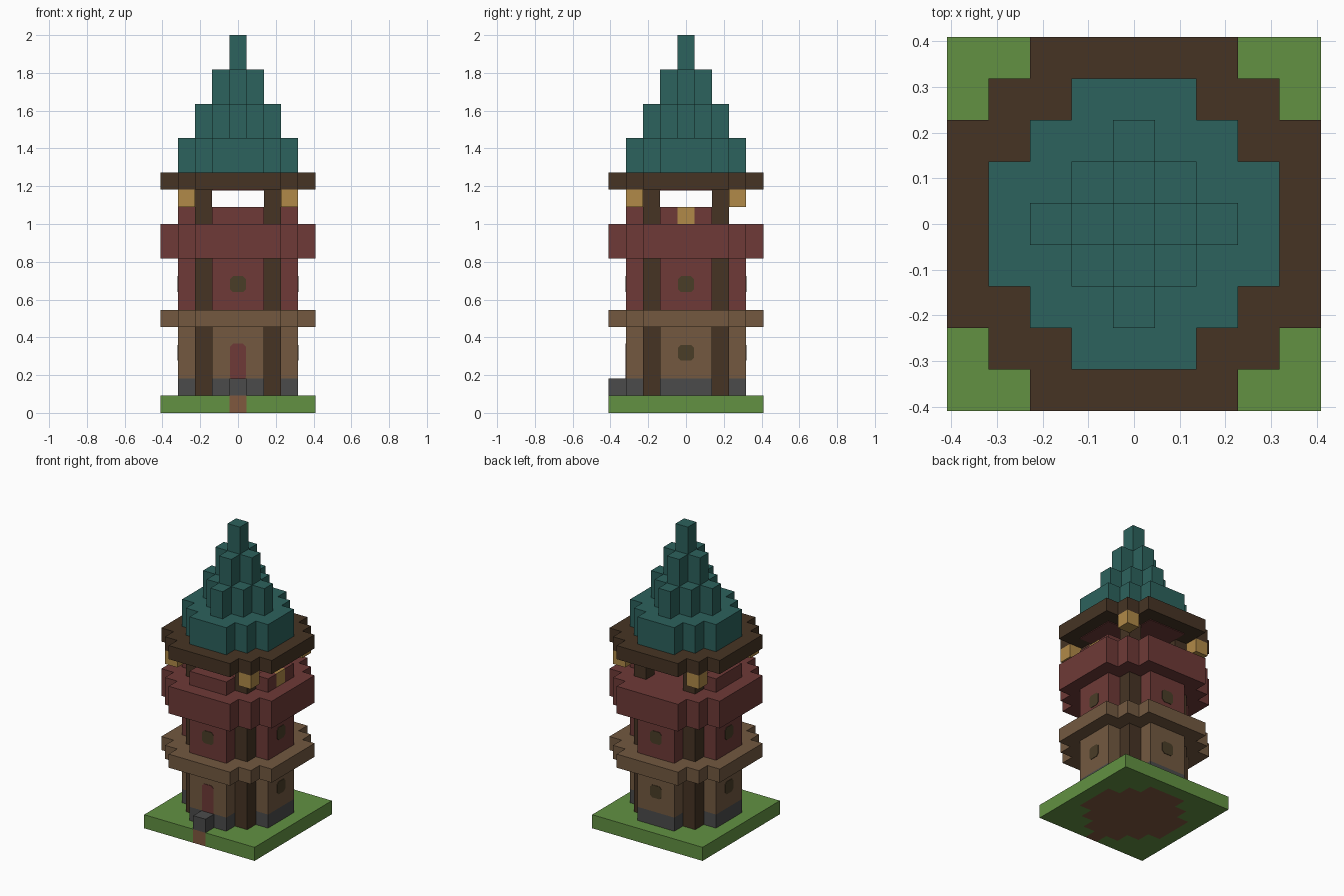
import bpy, bmesh
from mathutils import Matrix

if "Cube" in bpy.data.objects:
    bpy.data.objects.remove(bpy.data.objects["Cube"])

U = 1 / 11  # edge of one building block


def material(name, hex_code):
    rgb = [int(hex_code[i:i + 2], 16) / 255 for i in (0, 2, 4)]
    lin = [c / 12.92 if c < 0.04045 else ((c + 0.055) / 1.055) ** 2.4 for c in rgb]
    m = bpy.data.materials.new(name)
    m.use_nodes = True
    m.diffuse_color = (*lin, 1)
    m.node_tree.nodes["Principled BSDF"].inputs["Base Color"].default_value = (*lin, 1)
    return m


GRASS = material("grass green", "629142")
DIRT = material("dirt brown", "80583F")
STONE = material("stone grey", "4B4B4B")
TAN = material("tan timber", "735940")
DARK = material("dark timber", "463424")
RED = material("red timber", "6E3A37")
TEAL = material("teal roof", "2C625D")
GOLD = material("lantern gold", "B18A48")
WINDOW = material("window brown", "4A3D27")


def finish(name, bm, mat):
    bmesh.ops.recalc_face_normals(bm, faces=bm.faces)
    mesh = bpy.data.meshes.new(name)
    bm.to_mesh(mesh)
    bm.free()
    mesh.materials.append(mat)
    obj = bpy.data.objects.new(name, mesh)
    bpy.context.collection.objects.link(obj)
    return obj


def extrude(bm, vector):
    made = bmesh.ops.extrude_face_region(bm, geom=bm.faces[:])["geom"]
    bmesh.ops.translate(bm, vec=vector, verts=[v for v in made if isinstance(v, bmesh.types.BMVert)])


def layer(name, cells, low, high, mat):
    """Prism over a set of grid cells, between two heights in blocks."""
    bm = bmesh.new()
    h = 0.5
    for x, y in sorted(cells):
        corners = ((-h, -h), (h, -h), (h, h), (-h, h))
        bm.faces.new([bm.verts.new(((x + a) * U, (y + b) * U, low * U)) for a, b in corners])
    bmesh.ops.remove_doubles(bm, verts=bm.verts, dist=0.001)
    extrude(bm, (0, 0, (high - low) * U))
    bmesh.ops.dissolve_limit(bm, angle_limit=0.01, verts=bm.verts, edges=bm.edges)
    return finish(name, bm, mat)


def disc(reach, diagonal):
    """Stepped round plan."""
    span = range(-reach, reach + 1)
    return {(x, y) for x in span for y in span if abs(x) + abs(y) <= diagonal}


def wall_plate(name, low, high, turns, mat):
    """Thin plate with clipped corners on one of the four walls."""
    w, c = 0.042, 0.015
    outline = [(-w + c, low), (w - c, low), (w, low + c), (w, high - c),
               (w - c, high), (-w + c, high), (-w, high - c), (-w, low + c)]
    bm = bmesh.new()
    bm.faces.new([bm.verts.new((x, -3.5 * U, z)) for x, z in outline])
    extrude(bm, (0, -0.003, 0))
    bm.transform(Matrix.Rotation(turns * 1.5707963, 4, "Z"))
    return finish(name, bm, mat)


tower = disc(3, 4)
ledge = disc(4, 6)
posts = {(x, y) for x in (-2, 2) for y in (-2, 2)}
walls = tower - posts

# Ground with a dirt footing and path
path = tower | {(0, -4)}
layer("grass", disc(4, 8) - path, 0, 1, GRASS)
layer("dirt_footing", path, 0, 1, DIRT)
layer("door_step", {(0, -4)}, 1, 2, STONE)

# Lower and upper storeys
layer("stone_base", walls, 1, 2, STONE)
layer("lower_wall", walls, 2, 5, TAN)
layer("lower_ledge", ledge, 5, 6, TAN)
layer("upper_wall", walls, 6, 9, RED)
layer("upper_ledge", ledge, 9, 11, RED)

# Corner posts on every storey, and lanterns under the roof corners
for x, y in sorted(posts):
    side = ("left" if x > 0 else "right") + ("_back" if y > 0 else "_front")
    for storey, low, high in (("lower", 1, 5), ("upper", 6, 9), ("lookout", 11, 13)):
        layer(f"{storey}_post_{side}", {(x, y)}, low, high, DARK)
    layer(f"lantern_{side}", {(x * 3 // 2, y * 3 // 2)}, 12, 13, GOLD)

# Lookout parapet, open at the back
layer("parapet_front", {(x, -3) for x in (-1, 0, 1)}, 11, 12, RED)
layer("parapet_right", {(-3, y) for y in (-1, 0, 1)}, 11, 12, RED)
for end, y in (("front", -1), ("back", 1)):
    layer(f"parapet_left_{end}", {(3, y)}, 11, 12, RED)
layer("parapet_gold_block", {(3, 0)}, 11, 12, GOLD)

# Roof
layer("ceiling", tower, 12.95, 13, RED)
layer("roof_eave", ledge, 13, 14, DARK)
for i, plan in enumerate((tower, disc(2, 2), disc(1, 1), disc(0, 0))):
    layer(f"roof_tier_{i + 1}", plan, 14 + 2 * i, 16 + 2 * i, TEAL)

# Door and windows
wall_plate("door", 1.9 * U, 4.03 * U, 0, RED)
for turns, side in enumerate(("front", "left", "back", "right")):
    wall_plate(f"upper_window_{side}", 7.5 * U - 0.042, 7.5 * U + 0.042, turns, WINDOW)
    if side != "front":
        wall_plate(f"lower_window_{side}", 3.5 * U - 0.042, 3.5 * U + 0.042, turns, WINDOW)
